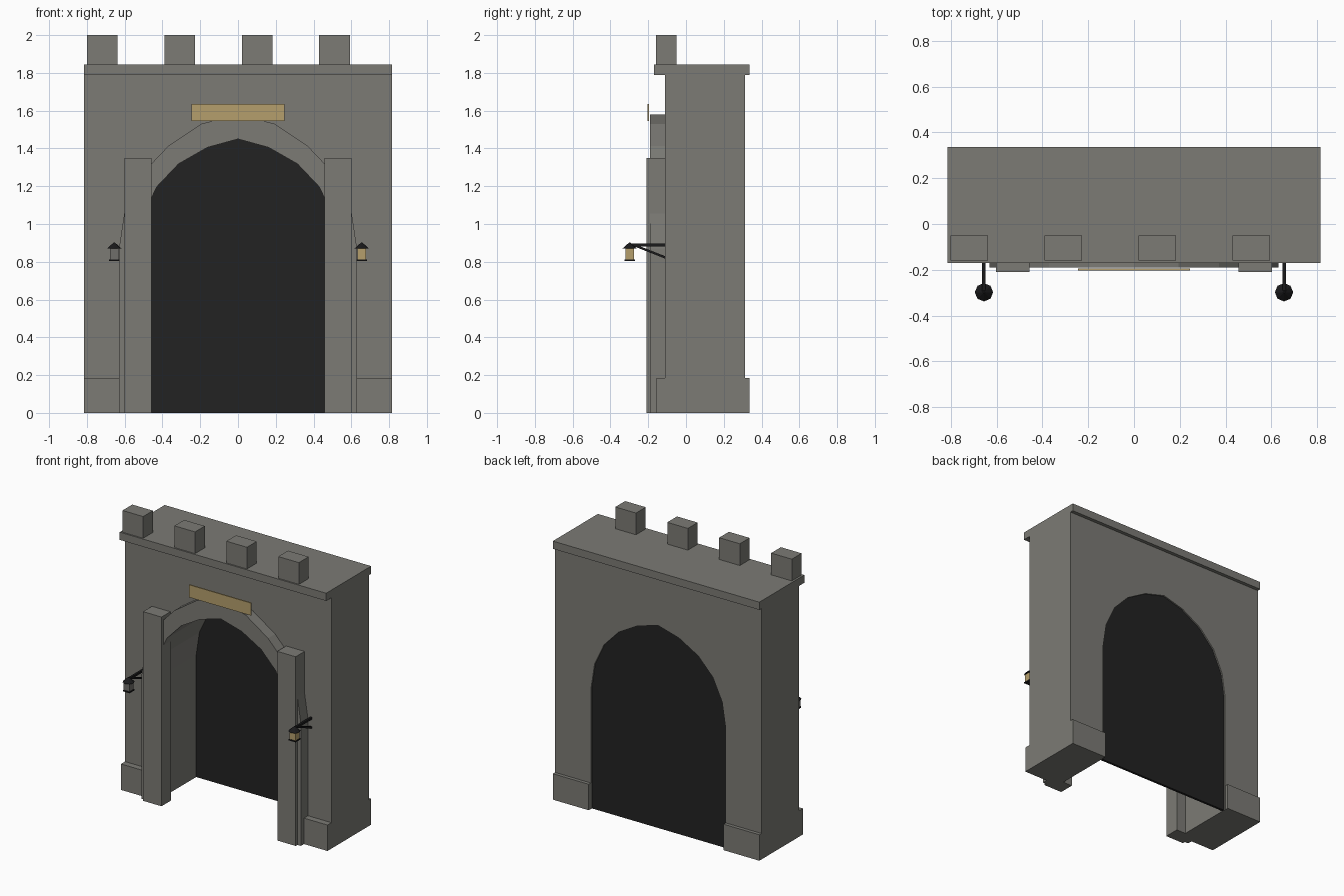
import bpy, bmesh, math
from mathutils import Vector

if "Cube" in bpy.data.objects:
    bpy.data.objects.remove(bpy.data.objects["Cube"])


def material(name, rgb):
    m = bpy.data.materials.new(name)
    m.diffuse_color = (*rgb, 1)
    m.use_nodes = True
    m.node_tree.nodes["Principled BSDF"].inputs["Base Color"].default_value = m.diffuse_color
    return m


STONE = material("grey stone", (0.2, 0.197, 0.178))
DARK = material("dark opening", (0.016, 0.016, 0.016))
IRON = material("black iron", (0.01, 0.01, 0.011))
BRASS = material("tan brass", (0.46, 0.345, 0.15))
DULL = material("unlit glass", (0.16, 0.157, 0.145))


def finish(bm, name, mat):
    bmesh.ops.recalc_face_normals(bm, faces=bm.faces)
    me = bpy.data.meshes.new(name)
    bm.to_mesh(me)
    bm.free()
    me.materials.append(mat)
    ob = bpy.data.objects.new(name, me)
    bpy.context.collection.objects.link(ob)
    return ob


def box(name, mat, x0, x1, y0, y1, z0, z1):
    bm = bmesh.new()
    bmesh.ops.create_cube(bm, size=1)
    for v in bm.verts:
        v.co = ((x0 + x1) / 2 + v.co.x * (x1 - x0),
                (y0 + y1) / 2 + v.co.y * (y1 - y0),
                (z0 + z1) / 2 + v.co.z * (z1 - z0))
    return finish(bm, name, mat)


def prism(name, mat, pts, y0, y1):
    """Extrude an x-z outline from y0 to y1."""
    bm = bmesh.new()
    face = bm.faces.new([bm.verts.new((x, y0, z)) for x, z in pts])
    r = bmesh.ops.extrude_face_region(bm, geom=[face])
    for v in r["geom"]:
        if isinstance(v, bmesh.types.BMVert):
            v.co.y = y1
    return finish(bm, name, mat)


def bar(name, mat, a, b, t):
    """Square bar between two points."""
    a, b = Vector(a), Vector(b)
    bm = bmesh.new()
    bmesh.ops.create_cube(bm, size=1)
    rot = (b - a).to_track_quat('Z', 'X')
    for v in bm.verts:
        v.co = (a + b) / 2 + rot @ Vector((v.co.x * t, v.co.y * t, v.co.z * (b - a).length))
    return finish(bm, name, mat)


def arch(half):
    """Full arch outline, left foot to right foot, from its right half."""
    return [(-x, z) for x, z in half] + [(x, z) for x, z in reversed(half[:-1])]


INNER = arch([(0.53, 0), (0.53, 0.87), (0.504, 1.04), (0.43, 1.197),
              (0.315, 1.318), (0.163, 1.405), (0, 1.45)])
OUTER = arch([(0.63, 0), (0.63, 0.87), (0.6, 1.07), (0.51, 1.265),
              (0.37, 1.412), (0.195, 1.53), (0, 1.58)])

# main wall with arched passage, moulded arch and dark back panel
prism("gate_wall", STONE, INNER + [(0.815, 0), (0.815, 1.8), (-0.815, 1.8), (-0.815, 0)],
      -0.11, 0.312)
prism("arch_surround", STONE, INNER + OUTER[::-1], -0.19, -0.105)
prism("dark_passage", DARK, INNER, 0.285, 0.302)

# cornice and battlements
box("cornice", STONE, -0.815, 0.815, -0.17, 0.337, 1.79, 1.845)
for i in range(4):
    x = -0.80 + i * 0.41
    box(f"battlement_{i + 1}", STONE, x, x + 0.163, -0.16, -0.05, 1.84, 2.0)

# sign plate
box("sign_plate", BRASS, -0.245, 0.245, -0.204, -0.195, 1.546, 1.635)

for s, side in ((-1, "left"), (1, "right")):
    # plinth and pilaster
    box(f"plinth_{side}", STONE, *sorted((s * 0.532, s * 0.815)), -0.155, 0.337, 0, 0.185)
    box(f"pilaster_{side}", STONE, *sorted((s * 0.457, s * 0.602)), -0.21, -0.1, 0, 1.35)
    # lantern on its bracket
    x, y = s * 0.655, -0.298
    bar(f"bracket_arm_{side}", IRON, (x, -0.11, 0.889), (x, y, 0.889), 0.015)
    bar(f"bracket_brace_{side}", IRON, (x, -0.11, 0.823), (x, -0.27, 0.886), 0.012)
    box(f"lantern_glass_{side}", BRASS if s > 0 else DULL,
        x - 0.023, x + 0.023, y - 0.023, y + 0.023, 0.812, 0.872)
    box(f"lantern_base_{side}", IRON, x - 0.027, x + 0.027, y - 0.027, y + 0.027, 0.804, 0.813)
    bm = bmesh.new()
    bmesh.ops.create_cone(bm, cap_ends=True, segments=8, radius1=0.04, radius2=0.004, depth=0.032)
    for v in bm.verts:
        v.co += Vector((x, y, 0.885))
    finish(bm, f"lantern_roof_{side}", IRON)
